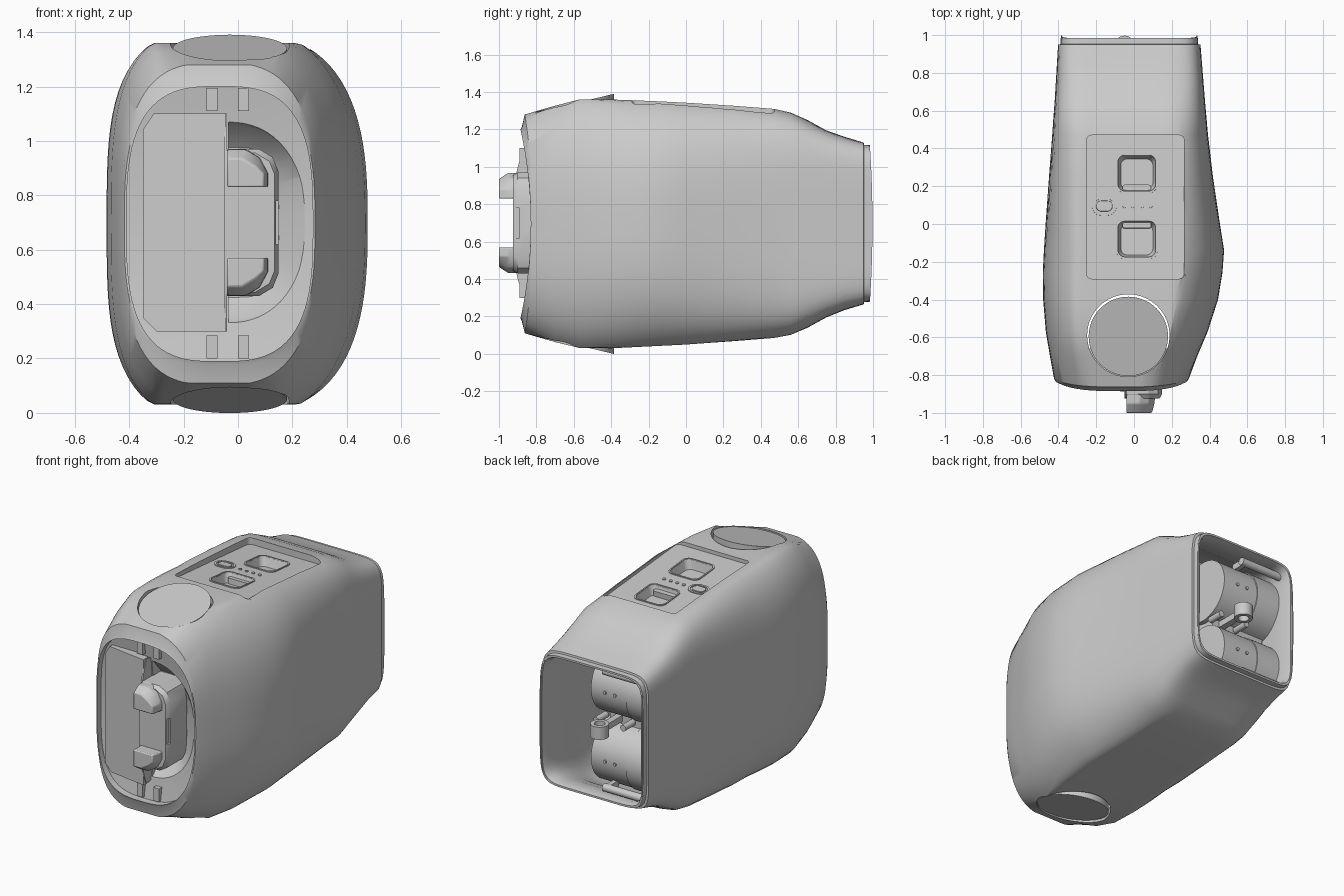
import bpy, bmesh, math
from mathutils import Matrix, Vector

if "Cube" in bpy.data.objects:
    bpy.data.objects.remove(bpy.data.objects["Cube"])

CZ = 0.695


def finish(ob, angle=30):
    bpy.ops.object.select_all(action='DESELECT')
    ob.select_set(True)
    bpy.context.view_layer.objects.active = ob
    bpy.ops.object.shade_smooth_by_angle(angle=math.radians(angle))
    return ob


def loft(name, rings, wrap=False, M=Matrix(), bevel=0):
    """Skin a list of equal-length point rings; cap the ends or wrap into a tube."""
    bm = bmesh.new()
    vs = [[bm.verts.new(M @ Vector(p)) for p in r] for r in rings]
    n = len(vs[0])
    pairs = list(zip(vs, vs[1:])) + ([(vs[-1], vs[0])] if wrap else [])
    for a, b in pairs:
        for i in range(n):
            j = (i + 1) % n
            bm.faces.new((a[i], a[j], b[j], b[i]))
    if not wrap:
        bm.faces.new(vs[0][::-1])
        bm.faces.new(vs[-1])
    bmesh.ops.recalc_face_normals(bm, faces=bm.faces[:])
    me = bpy.data.meshes.new(name)
    bm.to_mesh(me)
    bm.free()
    ob = bpy.data.objects.new(name, me)
    bpy.context.collection.objects.link(ob)
    if bevel:
        m = ob.modifiers.new("bevel", 'BEVEL')
        m.width, m.segments = bevel, 2
    return finish(ob)


def section(y, xl, xr, zb, zt, nl, nr, warp=0, extra=0, n=112):
    """Superellipse slice across y; flat-clipped top and bottom, y bowed by height."""
    cx, cz, hx, hz = (xl + xr) / 2, (zb + zt) / 2, (xr - xl) / 2, (zt - zb) / 2 + extra
    pts = []
    for i in range(n):
        t = 2 * math.pi * (i + 0.5) / n
        c, s = math.cos(t), math.sin(t)
        e = nr if c > 0 else nl
        r = (abs(c) ** e + abs(s) ** e) ** (-1 / e)
        z = min(zt, max(zb, cz + hz * r * s))
        pts.append((cx + hx * r * c, y - warp * ((z - CZ) / 0.505) ** 2, z))
    return pts


def rrect(cx, cy, w, h, r, z, seg=6):
    pts = []
    for k, (sx, sy) in enumerate(((1, 1), (-1, 1), (-1, -1), (1, -1))):
        for i in range(seg + 1):
            a = math.pi / 2 * (k + i / seg)
            pts.append((cx + sx * (w / 2 - r) + r * math.cos(a),
                        cy + sy * (h / 2 - r) + r * math.sin(a), z))
    return pts


def cyl(name, r, depth, loc, rot=(0, 0, 0), M=Matrix(), n=48):
    bpy.ops.mesh.primitive_cylinder_add(vertices=n, radius=r, depth=depth, location=loc, rotation=rot)
    ob = bpy.context.object
    ob.name = name
    ob.matrix_world = M @ ob.matrix_basis
    return finish(ob)


def box(name, lo, hi):
    return loft(name, [[(lo[0], lo[1], z), (hi[0], lo[1], z), (hi[0], hi[1], z), (lo[0], hi[1], z)]
                       for z in (lo[2], hi[2])])


def cut(ob, *cutters):
    for c in cutters:
        c.hide_render = True
        bpy.context.view_layer.objects.active = ob
        m = ob.modifiers.new("cut", 'BOOLEAN')
        m.operation, m.object, m.solver = 'DIFFERENCE', c, 'EXACT'
        bpy.ops.object.modifier_apply(modifier=m.name)
        bpy.data.objects.remove(c)
    return finish(ob)


# hollow body shell: y, left, right, bottom, top, left/right squareness, crown clipped flat
B = [(-0.70, -.445, .335, .063, 1.327, 3.2, 2.7, .045), (-0.57, -.467, .39, .032, 1.36, 3.2, 2.6, .06),
     (-0.40, -.481, .445, .03, 1.36, 3.3, 2.6, .055), (-0.26, -.483, .468, .037, 1.355, 3.4, 2.6, .05),
     (-0.14, -.477, .477, .043, 1.35, 3.5, 2.7, .045), (0.0, -.468, .455, .05, 1.343, 3.8, 2.9, .04),
     (0.25, -.45, .418, .068, 1.327, 4.5, 3.5, .025), (0.47, -.433, .392, .085, 1.31, 5.5, 4.2, .01),
     (0.56, -.427, .384, .102, 1.29, 6, 5, .005), (0.65, -.42, .376, .14, 1.25, 6.5, 5.5, 0),
     (0.75, -.414, .368, .195, 1.195, 7, 6.5, 0), (0.85, -.408, .36, .235, 1.16, 8, 7, 0),
     (0.95, -.402, .352, .265, 1.13, 9, 8, 0)]


def slab(b, t=0.0):
    return section(b[0], b[1] + t, b[2] - t, b[3] + t, b[4] - t, b[5], b[6], extra=b[7])


RIM = (-.41, .275, .19, 1.20, 3, 3)
rings = [section(-.83, *RIM, warp=.055),
         section(-.83, -.418, .283, .175, 1.215, 3, 2.9, warp=.045),
         section(-.815, -.424, .292, .11, 1.28, 3, 2.8, warp=.035, extra=.008)]
rings += [slab(b) for b in B]
end = B[-1][1:]
for y, t in ((.952, .012), (.985, .014), (.985, .026), (.95, .036)):
    rings.append(slab((y,) + end, t))
rings += [slab(b, .043) for b in B[-2::-1]]
rings.append(section(-.74, *RIM))
body = loft("body_shell", rings, wrap=True)
cut(body, cyl("disc_hole", .218, 3, (-.03, -.59, .7), n=64),
    loft("panel_hole", [rrect(.0075, .09, .515, .76, .025, z) for z in (1.15, 1.6)]))

# rear gasket lip, bowed outwards
def lip(y, t):
    return [(x, yy + .014 * (1 - ((z - CZ) / .42) ** 2), z) for x, yy, z in slab((y,) + end, t)]
loft("rear_lip", [lip(.94, .015), lip(.983, .015), lip(.983, .022), lip(.94, .022)], wrap=True)

# slant-topped round plugs, top and bottom
def disc_ring(s, slope, h):
    ring = [(.21 * math.cos(math.tau * i / 64), .21 * math.sin(math.tau * i / 64)) for i in range(64)]
    return [(-.03 + x, -.595 + y, CZ + s * (h + slope * y)) for x, y in ring]
for name, s in (("top_disc", 1), ("bottom_disc", -1)):
    loft(name, [disc_ring(s, .24, .59), disc_ring(s, .24, .645)])

# recessed control panel on the sloping top
P = Matrix.Translation((.0075, .09, 1.30)) @ Matrix.Rotation(-.085, 4, 'X')
panel = loft("control_panel", [rrect(0, 0, .53, .775, .03, z) for z in (-.07, 0)], M=P)
for k, (py, edge) in enumerate(((.18, -1), (-.17, 1))):
    cut(panel, loft("pocket", [rrect(.0075, py, w, w - .01, .035, z)
                               for w, z in ((.17, -.055), (.205, .01))], M=P))
    loft("pocket_frame_%d" % k, [rrect(.0075, py, w, w - .01, .04, z) for w, z in
                                 ((.202, -.01), (.202, .006), (.218, .006), (.218, -.01))], wrap=True, M=P)
    loft("pocket_step_%d" % k, [rrect(.0075, py + edge * .075, w, .03, .01, z)
                                for w, z in ((.15, -.06), (.15, -.02))], M=P)
loft("oval_button_rim", [rrect(-.165, .005, w, w - .03, (w - .031) / 2, z) for w, z in
                         ((.105, -.01), (.105, .006), (.13, .006), (.13, -.01))], wrap=True, M=P)
loft("oval_button", [rrect(-.165, .005, w, w - .03, (w - .031) / 2, z)
                     for w, z in ((.09, -.01), (.085, .006))], M=P)
for i in range(4):
    cyl("indicator_%d" % i, .01, .012, (-.058 + .046 * i, .005, 0), M=P, n=16)

# front insert, bowed like the rim, with a half-oval dish
def scaled(k, y, w):
    l, r, b, t, a, c = RIM
    cx = (l + r) / 2
    return section(y, cx + (l - cx) * k, cx + (r - cx) * k, CZ + (b - CZ) * k, CZ + (t - CZ) * k, a, c, warp=w)
insert = loft("front_insert", [scaled(1.003, -.66, 0)] +
              [scaled(k, -.795, .045) for k in (1.003, .85, .7, .5, .3, .1)])

def half_oval(y, rx, rz, e):
    pts = []
    for i in range(33):
        a = math.pi * (i / 32 - .5)
        c, s = max(math.cos(a), 0), math.sin(a)
        r = (c ** e + abs(s) ** e) ** (-1 / e)
        pts.append((-.035 + rx * r * c, y, CZ + .005 + rz * r * s))
    return pts
cut(insert, loft("dish_cutter", [half_oval(-.95, .36, .43, 2.2), half_oval(-.80, .288, .36, 2.2),
                                 half_oval(-.73, .185, .275, 4)]))

# slanted cover plate and its bowed edge blade
poly = [(-.30, .30), (-.045, .30), (-.045, 1.10), (-.31, 1.10), (-.35, 1.04), (-.35, .35)]
loft("cover_plate", [[(x, -.89 + d - (x + .045) * .15, z) for x, z in poly] for d in (0, .05)])
arc = [(-.925 + .06 * abs(i / 8 - 1) ** 3, CZ + .005 + .40 * (i / 8 - 1)) for i in range(17)]
blade = arc + [(-.78, 1.08), (-.78, .32)]
loft("plate_edge_blade", [[(x, y, z) for y, z in blade] for x in (-.05, -.04)])

# tabs between insert and rim
for x in (-.115, 0):
    for name, z in (("upper_tab", 1.11), ("lower_tab", .20)):
        box(name, (x, -.855, z), (x + .04, -.78, z + .085))

# front bracket with two stepped arms
def dshape(y, r, h):
    return [(-.04, y, CZ + .005 - h), (r - .07, y, CZ + .005 - h), (r - .02, y, CZ + .035 - h),
            (r, y, CZ + .085 - h), (r, y, CZ - .075 + h), (r - .02, y, CZ - .025 + h),
            (r - .07, y, CZ + .005 + h), (-.04, y, CZ + .005 + h)]
bracket = loft("bracket_base", [dshape(-.71, .148, .27), dshape(-.90, .148, .27), dshape(-.925, .135, .255)])
cut(bracket, box("slot", (.135, -.915, .62), (.2, -.89, .78)))
for name, s in (("upper_arm", 1), ("lower_arm", -1)):
    def arm(y, r, o):
        return [(x, y, CZ + .005 + s * z) for x, z in
                ((-.04, .13), (r, .13), (r, .18), (r - .03, o - .03), (r - .08, o), (-.04, o))]
    loft(name, [arm(-.88, .115, .268), arm(-.95, .108, .268), arm(-1.0, .095, .235)], bevel=.006)
    cyl(name + "_pin", .014, .02, (-.015, -.99, CZ + .005 + s * .18), (math.pi / 2, 0, 0), n=16)

# rear interior: two drums lying across, with bands, screw dots and end rods
for name, z, s in (("upper", .915, 1), ("lower", .475, -1)):
    cyl(name + "_drum", .197, .42, (-.16, .69, z), (0, math.pi / 2, 0), n=64)
    cyl(name + "_drum_sleeve", .203, .17, (-.285, .69, z), (0, math.pi / 2, 0), n=64)
    for x in (-.12, -.05):
        cyl(name + "_drum_screw", .01, .02, (x, .885, z), (math.pi / 2, 0, 0), n=16)
    cyl(name + "_rod", .024, .30, (-.21, .91, CZ + s * .372), (0, math.pi / 2, 0), n=24)
    box(name + "_rod_rib", (-.1, .82, CZ + s * .372 - .02), (-.07, .92, CZ + s * .372 + .02))

# centre boss with a through hole on its support arm
boss = cyl("centre_boss", .055, .08, (-.05, .942, .70), n=32)
cut(boss, cyl("boss_hole", .032, .2, (-.05, .942, .70), n=32))
box("boss_arm", (-.07, .65, .68), (-.03, .895, .72))
box("drum_spacer", (-.36, .62, .66), (.02, .74, .73))
for x in (-.15, .04):
    cyl("boss_side_post", .02, .10, (x, .80, .70), (math.pi / 2, 0, 0), n=20)
